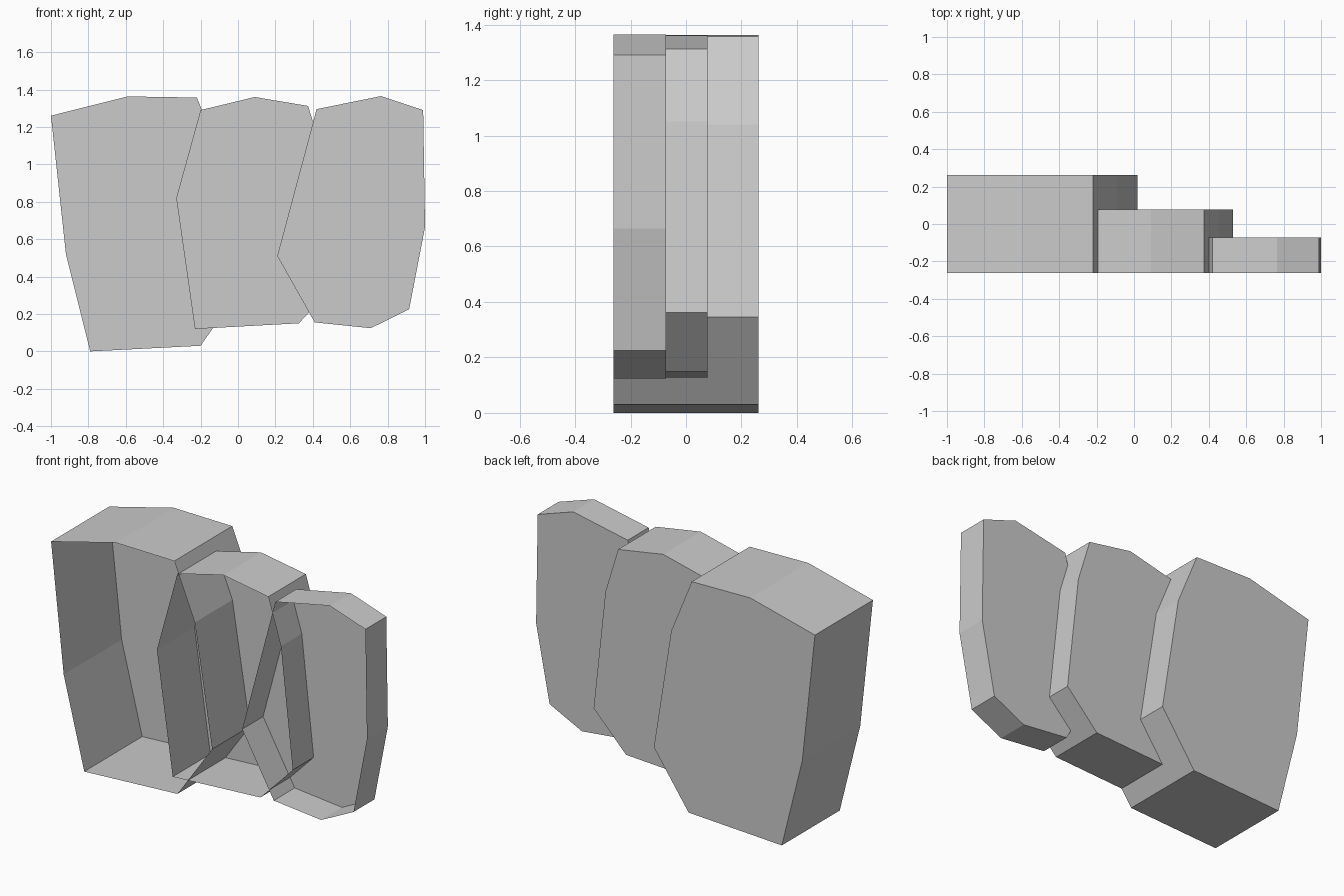
import bpy
import bmesh

cube = bpy.data.objects.get("Cube")
if cube:
    bpy.data.objects.remove(cube, do_unlink=True)

FRONT_Y = -0.262

# Single stone-grey material
stone = bpy.data.materials.new("stone grey")
stone.use_nodes = True
grey = (0.6, 0.6, 0.6, 1.0)
stone.diffuse_color = grey
stone.node_tree.nodes["Principled BSDF"].inputs["Base Color"].default_value = grey


def open_slab(name, outline, back_y):
    """Irregular octagonal slab with a back and rim, open at the front."""
    bm = bmesh.new()
    back = bm.faces.new([bm.verts.new((x, back_y, z)) for x, z in outline])
    rim = bmesh.ops.extrude_edge_only(bm, edges=list(back.edges))
    moved = [g for g in rim["geom"] if isinstance(g, bmesh.types.BMVert)]
    bmesh.ops.translate(bm, verts=moved, vec=(0, FRONT_Y - back_y, 0))
    bmesh.ops.recalc_face_normals(bm, faces=bm.faces)
    back.normal_update()
    if back.normal.y < 0:
        bmesh.ops.reverse_faces(bm, faces=bm.faces)
    mesh = bpy.data.meshes.new(name)
    bm.to_mesh(mesh)
    bm.free()
    mesh.materials.append(stone)
    obj = bpy.data.objects.new(name, mesh)
    bpy.context.collection.objects.link(obj)
    return obj


# Outlines run anticlockwise from the lower corner, as (x, z)
deep = [(-0.79, 0), (-0.2, 0.03), (0.02, 0.345), (-0.09, 1.04),
        (-0.22, 1.357), (-0.59, 1.363), (-1, 1.26), (-0.92, 0.52)]
middle = [(-0.23, 0.12), (0.325, 0.15), (0.53, 0.362), (0.455, 1.05),
          (0.375, 1.312), (0.09, 1.36), (-0.2, 1.29), (-0.33, 0.82)]
shallow = [(0.41, 0.155), (0.71, 0.124), (0.915, 0.225), (1, 0.665),
           (0.99, 1.29), (0.765, 1.365), (0.42, 1.295), (0.21, 0.51)]

# Three overlapping slabs stepping down in depth
open_slab("deep_slab", deep, 0.262)
open_slab("middle_slab", middle, 0.078)
open_slab("shallow_slab", shallow, -0.073)
